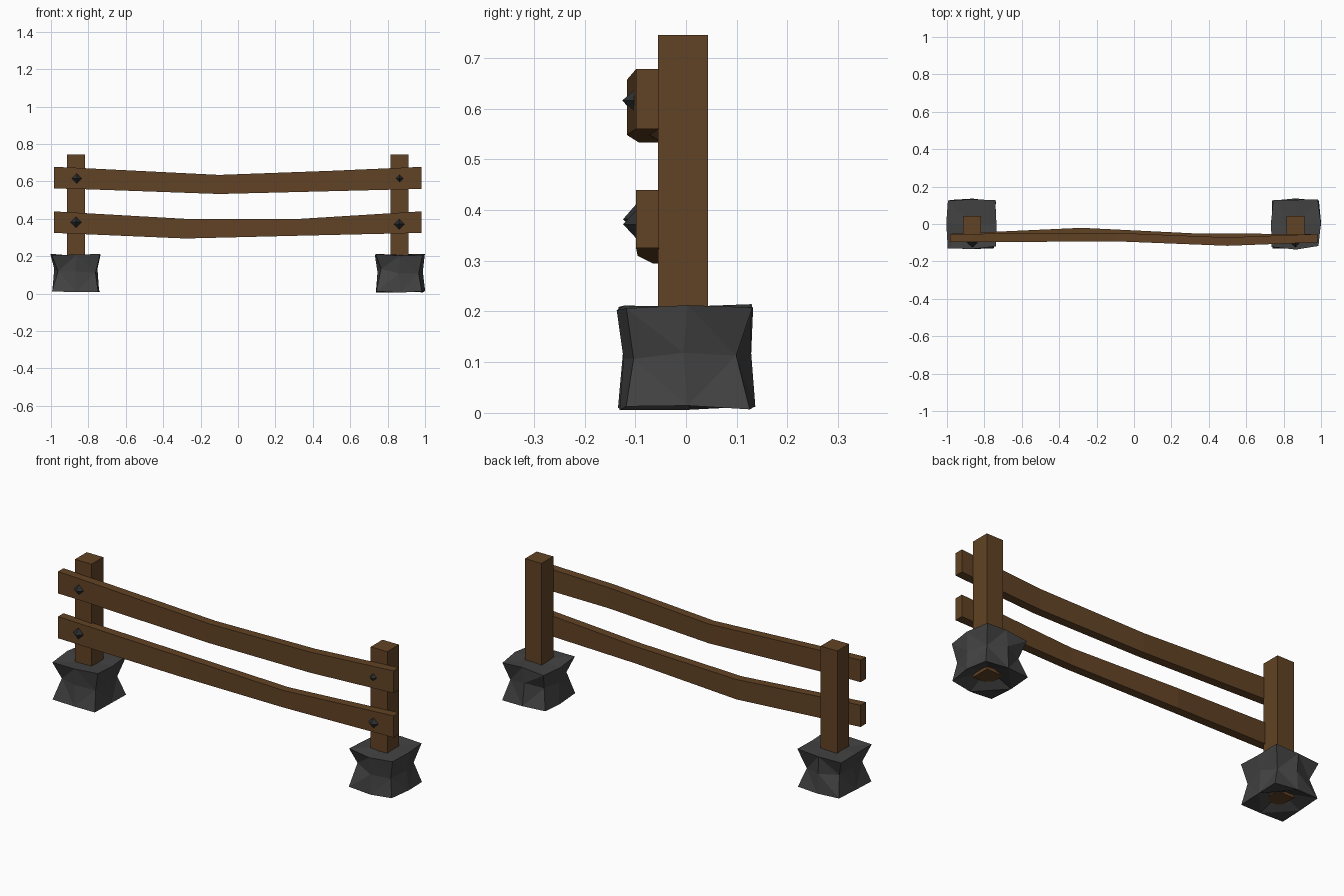
import bpy, bmesh, math, random
from mathutils import Vector

if "Cube" in bpy.data.objects:
    bpy.data.objects.remove(bpy.data.objects["Cube"])


def material(name, rgb):
    m = bpy.data.materials.new(name)
    m.diffuse_color = (*rgb, 1)
    m.use_nodes = True
    m.node_tree.nodes["Principled BSDF"].inputs["Base Color"].default_value = m.diffuse_color
    return m


WOOD = material("wood", (0.12, 0.055, 0.018))
STONE = material("stone", (0.055, 0.055, 0.055))
IRON = material("iron", (0.025, 0.028, 0.03))


def finish(name, bm, mat):
    bmesh.ops.recalc_face_normals(bm, faces=bm.faces)
    mesh = bpy.data.meshes.new(name)
    bm.to_mesh(mesh)
    bm.free()
    mesh.materials.append(mat)
    ob = bpy.data.objects.new(name, mesh)
    bpy.context.collection.objects.link(ob)
    return ob


# Square post running down into the stone
def post(name, x):
    bm = bmesh.new()
    bmesh.ops.create_cube(bm, size=1)
    for v in bm.verts:
        v.co = (x + v.co.x * 0.097, -0.006 + v.co.y * 0.098, 0.3875 + v.co.z * 0.715)
    finish(name, bm, WOOD)


# Warped rail: stations of (x, centre y, bottom z, top z)
def rail(name, stations, depth=0.045):
    bm = bmesh.new()
    rings = []
    for x, y, lo, hi in stations:
        a, b = y - depth / 2, y + depth / 2
        rings.append([bm.verts.new((x, *p)) for p in ((a, lo), (b, lo), (b, hi), (a, hi))])
    for r, s in zip(rings, rings[1:]):
        for i in range(4):
            j = (i + 1) % 4
            bm.faces.new((r[i], r[j], s[j], s[i]))
    bm.faces.new(rings[0])
    bm.faces.new(rings[-1])
    finish(name, bm, WOOD)


# Rough stone: 3x3x3 block with pinched upright edges and a hollow underside
def stone(name, x, turn, seed):
    rng = random.Random(seed)
    bm = bmesh.new()
    bmesh.ops.create_cube(bm, size=2)
    bmesh.ops.subdivide_edges(bm, edges=bm.edges, cuts=1, use_grid_fill=True)
    for v in bm.verts:
        c = Vector([round(k) for k in v.co])
        sides, level = abs(c.x) + abs(c.y), c.z
        if sides == 2:
            r = 0.098 if level == 0 else 0.124
        else:
            r = 0.122 if level == 0 else 0.131
        z = 0.11 + level * 0.098
        if sides == 0 and level < 0:
            z += 0.045
        j = [rng.uniform(-0.007, 0.007) for _ in range(3)]
        if level == 0:
            j[2] = rng.uniform(-0.005, 0.025)
        v.co = (c.x * r + j[0], c.y * r + j[1], z + j[2])
    bmesh.ops.triangulate(bm, faces=bm.faces)
    ob = finish(name, bm, STONE)
    ob.location.x = x
    ob.rotation_euler.z = turn


# Faceted bolt head, half sunk into the rail
def bolt(name, x, z, r, y):
    bm = bmesh.new()
    ring = [bm.verts.new((x + r * math.cos(i * math.pi / 2), y, z + r * math.sin(i * math.pi / 2)))
            for i in range(4)]
    for tip in (y - 0.026, y + 0.026):
        t = bm.verts.new((x, tip, z))
        for i in range(4):
            bm.faces.new((ring[i], ring[(i + 1) % 4], t))
    finish(name, bm, IRON)


for side, x, turn, seed in (("left", -0.867, 0, 4), ("right", 0.864, math.pi, 9)):
    post(side + "_post", x)
    stone(side + "_stone", x, turn, seed)

rail("upper_rail", [(-0.985, -0.075, 0.562, 0.678), (-0.86, -0.075, 0.56, 0.673),
                    (-0.1, -0.070, 0.533, 0.635), (0.5, -0.094, 0.548, 0.657),
                    (0.98, -0.076, 0.56, 0.678)])
rail("lower_rail", [(-0.985, -0.075, 0.325, 0.44), (-0.28, -0.043, 0.295, 0.4),
                    (0.33, -0.073, 0.31, 0.4), (0.98, -0.076, 0.325, 0.44)])

bolt("upper_left_bolt", -0.862, 0.615, 0.027, -0.099)
bolt("lower_left_bolt", -0.866, 0.382, 0.03, -0.098)
bolt("upper_right_bolt", 0.864, 0.616, 0.022, -0.1)
bolt("lower_right_bolt", 0.862, 0.372, 0.028, -0.098)
